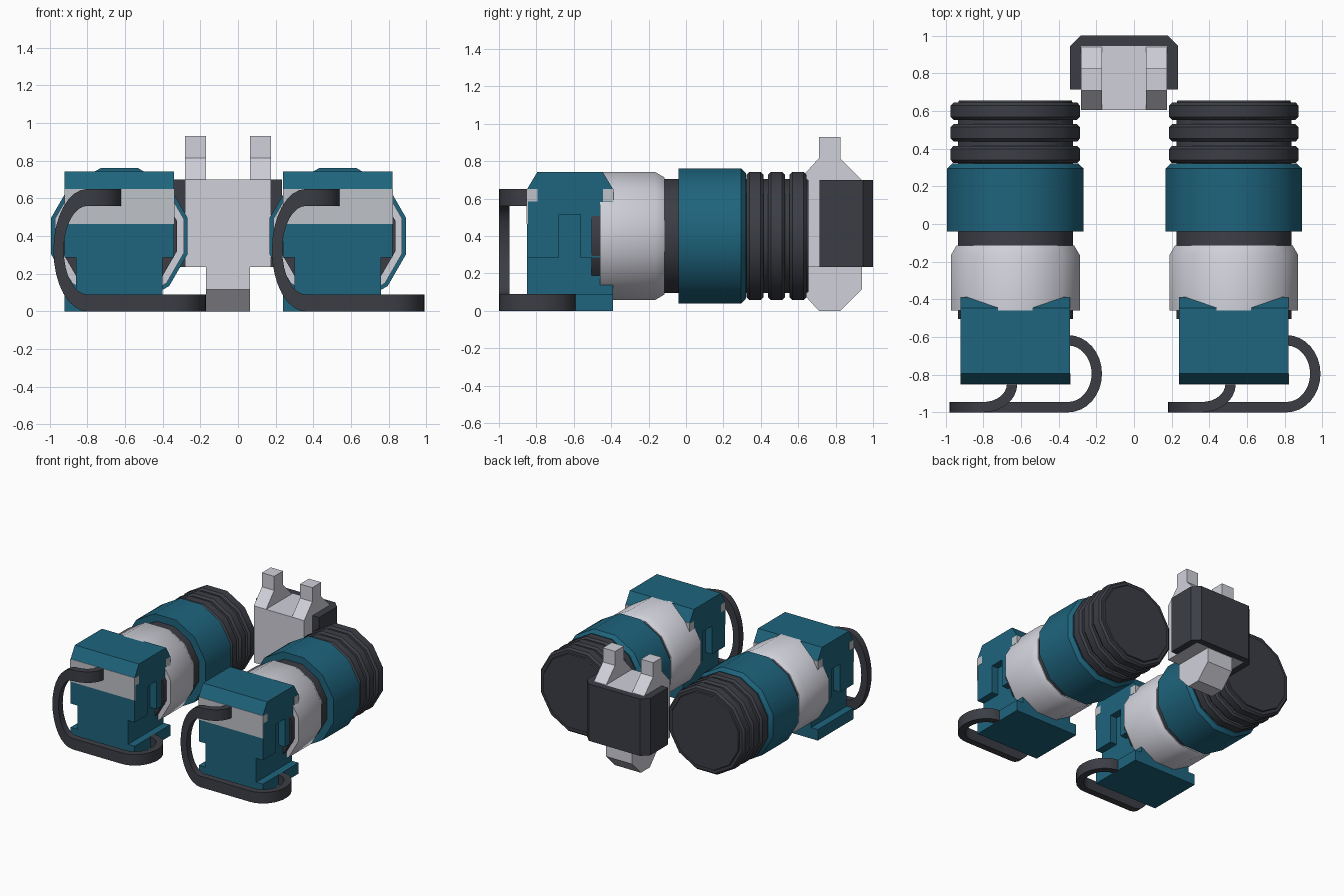
import bpy, bmesh
from math import radians, sin, cos, pi

if "Cube" in bpy.data.objects:
    bpy.data.objects.remove(bpy.data.objects["Cube"])


def material(name, rgb):
    m = bpy.data.materials.new(name)
    m.diffuse_color = (*rgb, 1)
    m.use_nodes = True
    m.node_tree.nodes["Principled BSDF"].inputs["Base Color"].default_value = m.diffuse_color
    return m


TEAL = material("teal", (0.013, 0.127, 0.205))
DARK = material("dark", (0.045, 0.048, 0.06))
LIGHT = material("light", (0.63, 0.63, 0.70))
GREY = material("grey", (0.52, 0.54, 0.57))


def finish(name, verts, faces, mat, smooth=False):
    me = bpy.data.meshes.new(name)
    me.from_pydata(verts, [], faces)
    bm = bmesh.new()
    bm.from_mesh(me)
    bmesh.ops.recalc_face_normals(bm, faces=bm.faces)
    bm.to_mesh(me)
    bm.free()
    ob = bpy.data.objects.new(name, me)
    bpy.context.collection.objects.link(ob)
    if mat:
        me.materials.append(mat)
    if smooth:
        bpy.ops.object.select_all(action='DESELECT')
        ob.select_set(True)
        bpy.context.view_layer.objects.active = ob
        bpy.ops.object.shade_smooth_by_angle(angle=radians(35))
    return ob


def strip(name, sections, mat, caps=True, smooth=False, closed=True):
    """Skin a list of equal-length cross-sections."""
    n = len(sections[0])
    verts = [p for s in sections for p in s]
    faces = [(i * n + j, i * n + (j + 1) % n, (i + 1) * n + (j + 1) % n, (i + 1) * n + j)
             for i in range(len(sections) - 1) for j in range(n)]
    if caps:
        faces += [tuple(range(n)), tuple(range(len(verts) - n, len(verts)))]
    return finish(name, verts, faces, mat, smooth)


def prism_x(name, prof, x0, x1, mat):
    return strip(name, [[(x, y, z) for y, z in prof] for x in (x0, x1)], mat)


def prism_z(name, prof, z0, z1, mat):
    return strip(name, [[(x, y, z) for x, y in prof] for z in (z0, z1)], mat)


def box(name, x0, x1, y0, y1, z0, z1, mat):
    return prism_x(name, [(y0, z0), (y1, z0), (y1, z1), (y0, z1)], x0, x1, mat)


def lathe(name, cx, prof, mat, caps=False):
    """Twelve-sided turned part along y; prof is (y, flat-to-centre distance)."""
    k = 1 / cos(pi / 12)
    angles = [pi / 12 + i * pi / 6 for i in range(12)]
    return strip(name, [[(cx + r * k * cos(a), y, 0.4 + r * k * sin(a)) for a in angles]
                        for y, r in prof], mat, caps, True)


def cable(name, cx):
    secs = []
    # quarter bend out of the head
    for i in range(9):
        a = i * pi / 16
        c, s = cos(a), sin(a)
        o = (cx - 0.17 + 0.18 * c, -0.85 - 0.15 * s)
        q = (cx - 0.17 + 0.125 * c, -0.85 - 0.095 * s)
        secs.append([(*o, 0.65), (*q, 0.65), (*q, 0.56), (*o, 0.56)])
    # upright half loop
    for i in range(1, 17):
        a = pi / 2 + i * pi / 16
        c, s = cos(a), sin(a)
        ox, oz = cx - 0.17 + 0.18 * c, 0.325 + 0.325 * s
        qx, qz = cx - 0.17 + 0.125 * c, 0.325 + 0.235 * s
        secs.append([(ox, -1, oz), (ox, -0.945, oz), (qx, -0.945, qz), (qx, -1, qz)])
    # flat half loop back to the base
    for i in range(17):
        a = -pi / 2 + i * pi / 16
        c, s = cos(a), sin(a)
        o = (cx + 0.28 + 0.18 * c, -0.795 + 0.205 * s)
        q = (cx + 0.28 + 0.125 * c, -0.795 + 0.15 * s)
        secs.append([(*o, 0), (*q, 0), (*q, 0.09), (*o, 0.09)])
    strip(name, secs, DARK, True, True)


for side, cx in (("left", -0.63), ("right", 0.53)):
    # turned barrel
    lathe(f"{side}_core", cx, [(-0.505, 0.305), (0.64, 0.305), (0.655, 0.30)], DARK, True)
    lathe(f"{side}_collar", cx, [(-0.46, 0.305), (-0.46, 0.342), (-0.165, 0.342),
                                 (-0.115, 0.313), (-0.115, 0.305)], LIGHT)
    lathe(f"{side}_drum", cx, [(-0.04, 0.305), (-0.04, 0.362), (0.295, 0.362),
                               (0.32, 0.335), (0.32, 0.305)], TEAL)
    for i, y in enumerate((0.323, 0.438, 0.553)):
        lathe(f"{side}_grip_ring_{i}", cx,
              [(y, 0.305), (y, 0.328), (y + 0.016, 0.343), (y + 0.076, 0.343),
               (y + 0.092, 0.328), (y + 0.092, 0.305)], DARK)

    # head with a slot in each side
    head = prism_x(f"{side}_head", [(-0.85, 0.285), (-0.85, 0.65), (-0.795, 0.742),
                                    (-0.445, 0.742), (-0.39, 0.65), (-0.39, 0.285)],
                   cx - 0.29, cx + 0.29, TEAL)
    for s in (-1, 1):
        x0, x1 = sorted((cx + s * 0.23, cx + s * 0.4))
        cut = box(f"{side}_slot_cutter", x0, x1, -0.68, -0.565, 0.2, 0.515, None)
        cut.hide_render = True
        cut.hide_viewport = True
        mod = head.modifiers.new("slot", 'BOOLEAN')
        mod.operation = 'DIFFERENCE'
        mod.solver = 'EXACT'
        mod.object = cut

    # pale bands wrapping the front and back of the head
    band = [(0.233, 0.465), (0.233, 0.65), (0.175, 0.65), (0.175, 0.585),
            (0.225, 0.585), (0.225, 0.465)]
    for end, s in (("front", -1), ("back", 1)):
        prism_x(f"{side}_{end}_band", [(-0.62 + s * y, z) for y, z in band],
                cx - 0.292, cx + 0.292, GREY)

    # neck, base and cable
    box(f"{side}_neck", cx - 0.23, cx + 0.23, -0.85, -0.39, 0.09, 0.285, TEAL)
    box(f"{side}_base", cx - 0.29, cx + 0.29, -0.85, -0.39, 0, 0.09, TEAL)
    cable(f"{side}_cable", cx)

# rear bracket: body, two prongs on top, one foot below
M = -0.0525
box("bracket_body", M - 0.228, M + 0.228, 0.605, 0.945, 0.235, 0.70, LIGHT)
prong = [(0.605, 0.70), (0.71, 0.815), (0.71, 0.93), (0.825, 0.93), (0.825, 0.815), (0.94, 0.70)]
prism_x("left_prong", prong, M - 0.228, M - 0.117, LIGHT)
prism_x("right_prong", prong, M + 0.117, M + 0.228, LIGHT)
prism_x("bracket_foot", [(0.605, 0.235), (0.605, 0.115), (0.71, 0), (0.825, 0),
                         (0.94, 0.115), (0.94, 0.235)], M - 0.117, M + 0.117, LIGHT)

# dark shell around the back of the bracket
outer = [(0.287, 0.715), (0.287, 0.945), (0.232, 1.0)]
inner = [(0.228, 0.945), (0.228, 0.715)]
shell = ([(M + x, y) for x, y in outer] + [(M - x, y) for x, y in reversed(outer)]
         + [(M - x, y) for x, y in reversed(inner)] + [(M + x, y) for x, y in inner])
prism_z("bracket_shell", shell, 0.235, 0.70, DARK)
